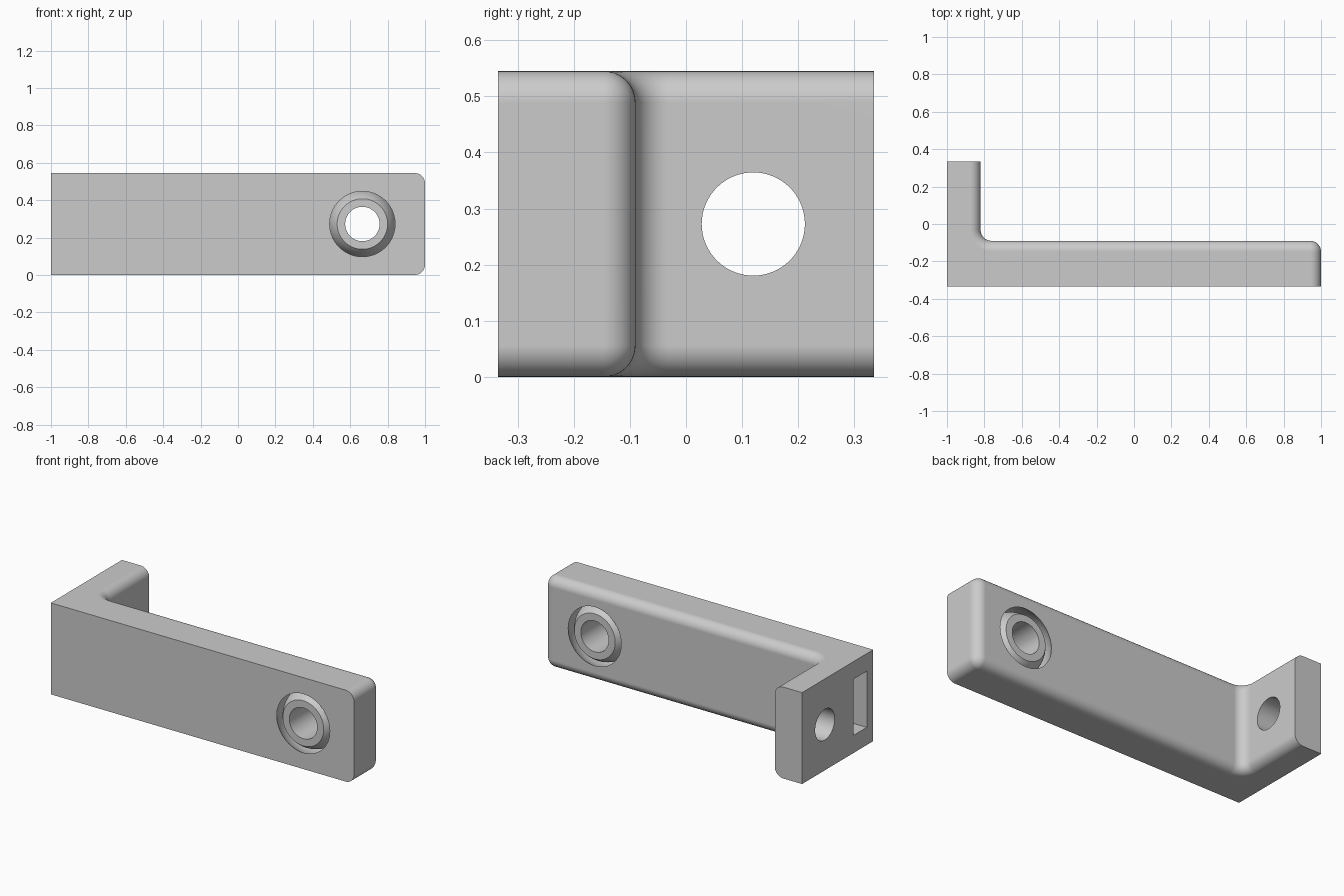
import bpy, bmesh, math
from mathutils import Matrix, Vector

if "Cube" in bpy.data.objects:
    bpy.data.objects.remove(bpy.data.objects["Cube"])

# Overall dimensions
FRONT, BACK, INNER = -0.335, 0.335, -0.09
RIGHT, LEG, LEFT = -1.0, -0.82, 1.0
HEIGHT, FILLET = 0.545, 0.058
MID = HEIGHT / 2
ARM_MID = (FRONT + INNER) / 2
HALF = (INNER - FRONT) / 2
JOINT = Vector((0.665, ARM_MID, MID))
BORE, BALL_FLAT, OPENING = 0.092, 0.135, 0.175

grey = bpy.data.materials.new("plain grey")
grey.use_nodes = True
grey.diffuse_color = (0.6, 0.6, 0.6, 1)
grey.node_tree.nodes["Principled BSDF"].inputs["Base Color"].default_value = (0.6, 0.6, 0.6, 1)


def add_object(name, bm):
    bmesh.ops.recalc_face_normals(bm, faces=bm.faces)
    mesh = bpy.data.meshes.new(name)
    bm.to_mesh(mesh)
    bm.free()
    mesh.materials.append(grey)
    obj = bpy.data.objects.new(name, mesh)
    bpy.context.collection.objects.link(obj)
    return obj


def activate(obj):
    bpy.ops.object.select_all(action='DESELECT')
    obj.select_set(True)
    bpy.context.view_layer.objects.active = obj


def round_edges(bm, test, radius, segments):
    edges = [e for e in bm.edges if test(e.verts[0].co, e.verts[1].co)]
    bmesh.ops.bevel(bm, geom=edges, offset=radius, segments=segments,
                    profile=0.5, affect='EDGES', clamp_overlap=False)


def cut(obj, bm):
    cutter = add_object("cutter", bm)
    cutter.hide_render = True
    mod = obj.modifiers.new("cut", 'BOOLEAN')
    mod.operation, mod.solver, mod.object = 'DIFFERENCE', 'EXACT', cutter
    activate(obj)
    bpy.ops.object.modifier_apply(modifier=mod.name)
    bpy.data.objects.remove(cutter)


def finish(obj):
    activate(obj)
    bpy.ops.object.shade_smooth_by_angle(angle=math.radians(30))
    mod = obj.modifiers.new("even shading", 'WEIGHTED_NORMAL')
    mod.keep_sharp = True


# L-shaped bracket body
bm = bmesh.new()
outline = [(RIGHT, FRONT), (LEFT, FRONT), (LEFT, INNER),
           (LEG, INNER), (LEG, BACK), (RIGHT, BACK)]
base = bm.faces.new([bm.verts.new((x, y, 0)) for x, y in outline])
top = bmesh.ops.extrude_face_region(bm, geom=[base])["geom"]
bmesh.ops.translate(bm, vec=(0, 0, HEIGHT),
                    verts=[g for g in top if isinstance(g, bmesh.types.BMVert)])
bmesh.ops.recalc_face_normals(bm, faces=bm.faces)


def upright_inner(a, b):
    return (abs(a.z - b.z) > 0.1 and abs(a.y - INNER) < 0.001 and a.x > RIGHT + 0.1)


def inner_rim(a, b):
    if abs(a.z - b.z) > 0.001:
        return False
    on_front = max(a.y, b.y) < FRONT + 0.001
    on_right = max(a.x, b.x) < RIGHT + 0.001
    on_end = min(a.y, b.y) > BACK - 0.001
    return not (on_front or on_right or on_end)


round_edges(bm, upright_inner, FILLET, 10)
round_edges(bm, inner_rim, FILLET - 0.002, 10)
bracket = add_object("bracket", bm)

# Spherical socket in the arm, open at front and back
bm = bmesh.new()
bmesh.ops.create_uvsphere(bm, u_segments=64, v_segments=48,
                          radius=math.hypot(OPENING, HALF),
                          matrix=Matrix.Translation(JOINT) @ Matrix.Rotation(math.pi / 2, 4, 'X'))
cut(bracket, bm)

# Round hole through the short leg
bm = bmesh.new()
bmesh.ops.create_cone(bm, cap_ends=True, segments=64, radius1=BORE, radius2=BORE, depth=0.4,
                      matrix=Matrix.Translation(((RIGHT + LEG) / 2, 0.12, MID))
                      @ Matrix.Rotation(math.pi / 2, 4, 'Y'))
cut(bracket, bm)

# Rectangular pocket in the right end
bm = bmesh.new()
bmesh.ops.create_cube(bm, size=1, matrix=Matrix.Translation((RIGHT, ARM_MID, MID))
                      @ Matrix.Diagonal((0.8, 0.124, 0.335, 1)))
cut(bracket, bm)
finish(bracket)

# Captive ball with flat ends and a through bore
bm = bmesh.new()
radius = math.hypot(BALL_FLAT, HALF)
limit = math.asin(HALF / radius)
angles = [limit * (i / 10 - 1) for i in range(21)]
profile = [(BORE, -HALF)] + [(radius * math.cos(a), radius * math.sin(a)) for a in angles]
profile.append((BORE, HALF))
verts = [bm.verts.new(JOINT + Vector((r, y, 0))) for r, y in profile]
edges = [bm.edges.new((verts[i - 1], verts[i])) for i in range(len(verts))]
bmesh.ops.spin(bm, geom=verts + edges, cent=JOINT, axis=(0, 1, 0),
               angle=math.tau, steps=64, use_merge=True)
bmesh.ops.remove_doubles(bm, verts=bm.verts, dist=0.0001)
finish(add_object("swivel_ball", bm))
